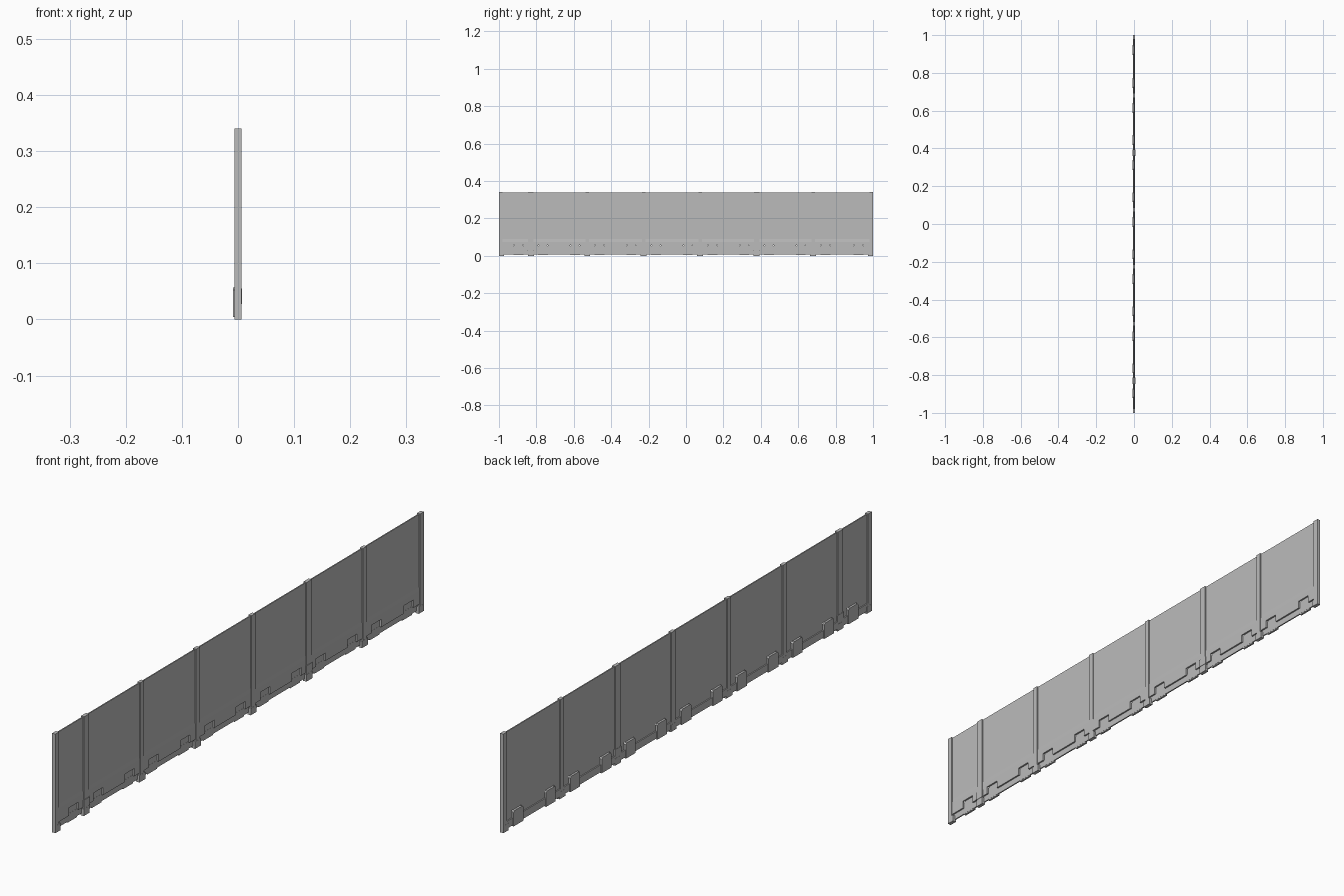
import bpy
import bmesh
from mathutils import Vector

cube = bpy.data.objects.get("Cube")
if cube:
    bpy.data.objects.remove(cube, do_unlink=True)

grey = bpy.data.materials.new("plain_grey")
grey.use_nodes = True
COLOUR = (0.5, 0.5, 0.5, 1)
grey.diffuse_color = COLOUR
grey.node_tree.nodes["Principled BSDF"].inputs["Base Color"].default_value = COLOUR


def add_object(name, bm):
    bmesh.ops.recalc_face_normals(bm, faces=bm.faces)
    mesh = bpy.data.meshes.new(name)
    bm.to_mesh(mesh)
    bm.free()
    mesh.materials.append(grey)
    obj = bpy.data.objects.new(name, mesh)
    bpy.context.collection.objects.link(obj)
    return obj


def prism(name, points, depth):
    """Close an outline of 3D points and extrude it along depth."""
    bm = bmesh.new()
    face = bm.faces.new([bm.verts.new(p) for p in points])
    out = bmesh.ops.extrude_face_region(bm, geom=[face])
    moved = [v for v in out["geom"] if isinstance(v, bmesh.types.BMVert)]
    bmesh.ops.translate(bm, verts=moved, vec=Vector(depth))
    return add_object(name, bm)


def box(name, x0, x1, y0, y1, z0, z1):
    outline = [(x0, y0, z0), (x1, y0, z0), (x1, y1, z0), (x0, y1, z0)]
    return prism(name, outline, (0, 0, z1 - z0))


HEIGHT = 0.34
END = 0.99
POSTS = [-0.83 + 0.302 * i for i in range(6)]
WIDE = (0, 4)
CLIP = 0.026          # half width of a clip
CLIP_TOP = 0.057
LEDGE = 0.03

# Clip positions: one each side of every inner post, one at the far end
clips = sorted([p + s * 0.066 for p in POSTS for s in (-1, 1)] + [0.922])

# Upper sheet with a sloped shoulder towards its thicker lower band
sheet = [(-0.002, 0.06), (0.004, 0.06), (0.004, 0.075), (0.002, 0.09),
         (0.002, HEIGHT - 0.002), (-0.002, HEIGHT - 0.002)]
prism("upper_panel", [(x, -END, z) for x, z in sheet], (0, 2 * END, 0))

# Lower band, notched around every clip
edge = [(-END, LEDGE)]
for c in clips:
    a, b = c - CLIP, c + CLIP
    edge += [(a, LEDGE), (a, CLIP_TOP), (b, CLIP_TOP), (b, LEDGE)]
edge += [(END, LEDGE), (END, 0.06), (-END, 0.06)]
prism("lower_band", [(-0.002, y, z) for y, z in edge], (0.006, 0, 0))

# Skirt set back behind the band
box("bottom_skirt", -0.006, -0.0015, -END, END, 0.008, LEDGE + 0.003)

# Raised clips with chamfered top corners
for i, c in enumerate(clips):
    a, b, k = c - CLIP, c + CLIP, 0.005
    outline = [(a, 0.004), (b, 0.004), (b, CLIP_TOP - k), (b - k, CLIP_TOP),
               (a + k, CLIP_TOP), (a, CLIP_TOP - k)]
    prism(f"clip_{i + 1}", [(-0.009, y, z) for y, z in outline], (0.007, 0, 0))

# Inner posts with wider feet and a joint collar on the wide ones
for i, p in enumerate(POSTS):
    half = 0.014 if i in WIDE else 0.01
    box(f"post_{i + 1}", -0.006, 0.006, p - half, p + half, 0, HEIGHT)
    box(f"post_foot_{i + 1}", -0.0065, 0.0065, p - 0.016, p + 0.016, 0, 0.024)
    if i in WIDE:
        box(f"post_collar_{i + 1}", -0.0068, 0.0072, p - 0.017, p + 0.017, 0.027, 0.055)

# End posts
for side, name in ((-1, "front"), (1, "back")):
    a, b = sorted((side * 0.98, side))
    box(f"{name}_end_post", -0.006, 0.006, a, b, 0, HEIGHT)
    a, b = sorted((side * 0.972, side))
    box(f"{name}_end_foot", -0.0065, 0.0065, a, b, 0, 0.024)
